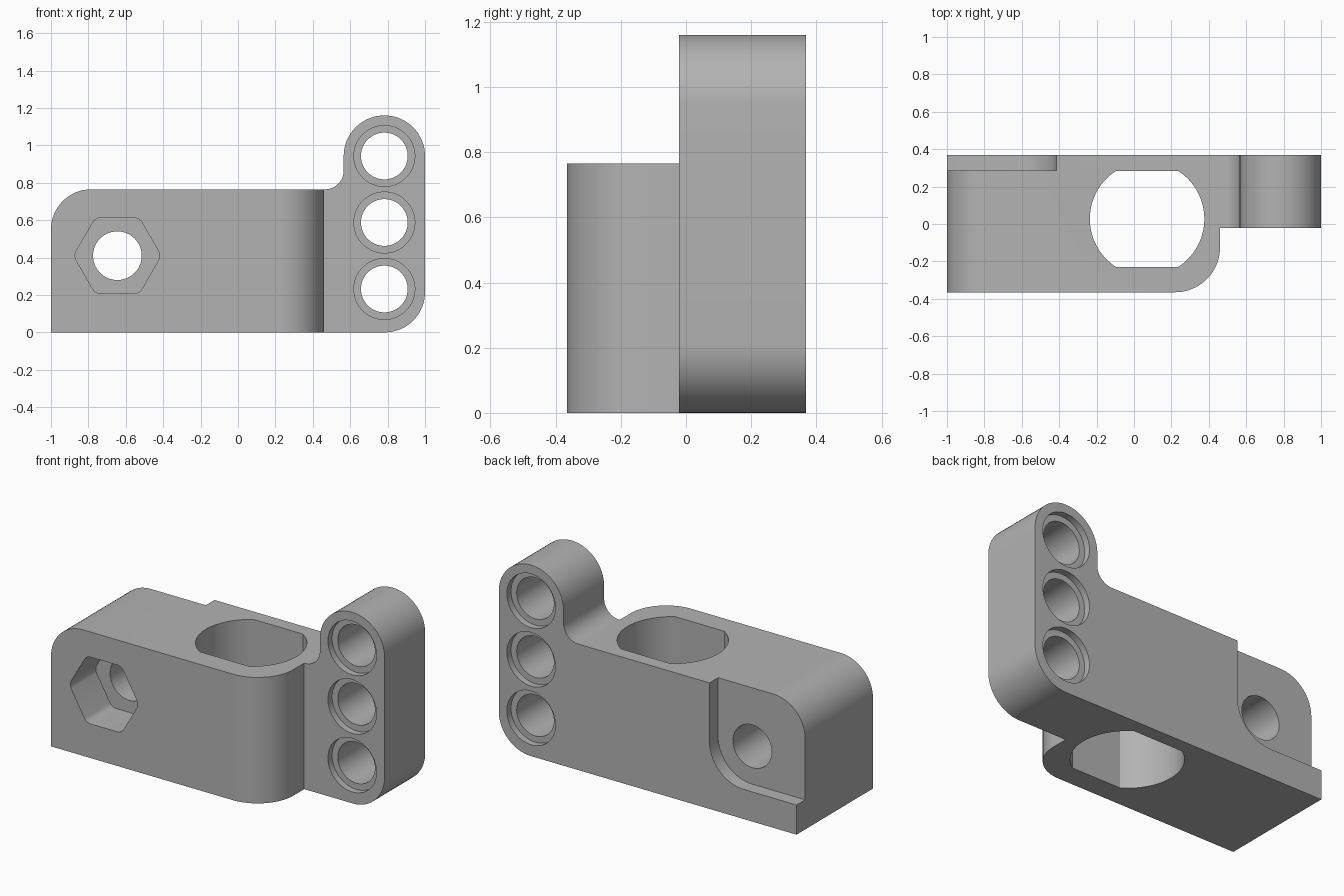
import bpy
import bmesh
from math import sin, cos, tan, pi, asin
from mathutils import Vector

cube = bpy.data.objects.get("Cube")
if cube:
    bpy.data.objects.remove(cube, do_unlink=True)

gray = bpy.data.materials.new("plain gray")
gray.use_nodes = True
color = (0.45, 0.45, 0.45, 1)
gray.diffuse_color = color
gray.node_tree.nodes["Principled BSDF"].inputs["Base Color"].default_value = color


def rounded(corners, steps=16):
    """Polygon from (u, v, radius) corners, each filleted by its radius."""
    pts = []
    n = len(corners)
    for i, (u, v, r) in enumerate(corners):
        p = Vector((u, v))
        if r == 0:
            pts.append(p)
            continue
        a = (Vector(corners[i - 1][:2]) - p).normalized()
        b = (Vector(corners[(i + 1) % n][:2]) - p).normalized()
        half = a.angle(b) / 2
        center = p + (a + b).normalized() * (r / sin(half))
        start = p + a * (r / tan(half)) - center
        end = p + b * (r / tan(half)) - center
        sweep = pi - 2 * half
        for k in range(steps + 1):
            t = k / steps
            pts.append(center + (start * sin((1 - t) * sweep) + end * sin(t * sweep)) / sin(sweep))
    return pts


def circle(u, v, r, n=64):
    return [Vector((u + r * cos(2 * pi * k / n), v + r * sin(2 * pi * k / n))) for k in range(n)]


def prism(name, pts, axis, lo, hi):
    """Extrude a profile along y (profile in xz) or z (profile in xy)."""
    def place(p, d):
        return (p.x, d, p.y) if axis == "y" else (p.x, p.y, d)
    bm = bmesh.new()
    face = bm.faces.new([bm.verts.new(place(p, lo)) for p in pts])
    moved = bmesh.ops.extrude_face_region(bm, geom=[face])["geom"]
    shift = Vector(place(Vector((0, 0)), hi - lo))
    bmesh.ops.translate(bm, vec=shift, verts=[g for g in moved if isinstance(g, bmesh.types.BMVert)])
    bmesh.ops.recalc_face_normals(bm, faces=bm.faces)
    mesh = bpy.data.meshes.new(name)
    bm.to_mesh(mesh)
    bm.free()
    mesh.materials.append(gray)
    obj = bpy.data.objects.new(name, mesh)
    bpy.context.collection.objects.link(obj)
    return obj


FRONT, BACK, STEP = -0.365, 0.368, -0.022
EAR_X, BORE_X, BORE_Z = 0.7825, -0.645, 0.41

# Bracket: long block with a raised rounded ear
bracket = prism("bracket", rounded([
    (-1, 0, 0), (1, 0, 0.215), (1, 1.16, 0.2173), (0.565, 1.16, 0.2173),
    (0.565, 0.765, 0.1), (-1, 0.765, 0.215)]), "y", FRONT, BACK)

cutters = []


def cut(name, pts, axis, lo, hi):
    cutters.append(prism(name, pts, axis, lo, hi))


# Step in front of the ear, leaving a rounded vertical corner on the block
corner = [Vector((0.22 + 0.24 * sin(k * pi / 40), -0.125 - 0.24 * cos(k * pi / 40))) for k in range(21)]
cut("front_step", corner + [Vector(p) for p in
    ((0.46, STEP), (1.2, STEP), (1.2, -0.6), (0.22, -0.6))], "z", -0.2, 1.4)

# Vertical opening: a circle with two flats
flat = asin(0.257 / 0.306)
opening = []
for turn in (0, pi):
    for k in range(33):
        a = turn - flat + 2 * flat * k / 32
        opening.append(Vector((0.07 + 0.306 * cos(a), 0.027 + 0.306 * sin(a))))
cut("round_opening", opening, "z", -0.2, 1.0)

# Hexagonal nut pocket, its bore, and the rounded recess behind it
hexagon = [(BORE_X + 0.234 * cos(k * pi / 3), BORE_Z + 0.234 * sin(k * pi / 3), 0.05) for k in range(6)]
cut("nut_pocket", rounded(hexagon, 6), "y", FRONT - 0.1, FRONT + 0.245)
cut("cross_bore", circle(BORE_X, BORE_Z, 0.13), "y", FRONT - 0.2, BACK + 0.2)
cut("back_recess", rounded([(-1.2, 0.18, 0), (-0.415, 0.18, 0.23), (-0.415, 1, 0), (-1.2, 1, 0)]),
    "y", 0.285, BACK + 0.1)

# Three counterbored holes through the ear
for z in (0.232, 0.5875, 0.943):
    cut("ear_hole", circle(EAR_X, z, 0.125), "y", STEP - 0.2, BACK + 0.2)
    cut("front_counterbore", circle(EAR_X, z, 0.163), "y", STEP - 0.1, STEP + 0.04)
    cut("back_counterbore", circle(EAR_X, z, 0.163), "y", BACK - 0.04, BACK + 0.1)

# Bake the cuts and drop the cutters
for c in cutters:
    mod = bracket.modifiers.new(c.name, "BOOLEAN")
    mod.operation = "DIFFERENCE"
    mod.solver = "EXACT"
    mod.object = c
bpy.context.view_layer.update()
baked = bpy.data.meshes.new_from_object(bracket.evaluated_get(bpy.context.evaluated_depsgraph_get()))
bracket.modifiers.clear()
bracket.data = baked
for c in cutters:
    bpy.data.objects.remove(c, do_unlink=True)

bpy.ops.object.select_all(action="DESELECT")
bracket.select_set(True)
bpy.context.view_layer.objects.active = bracket
bpy.ops.object.shade_smooth_by_angle(angle=pi / 6)
